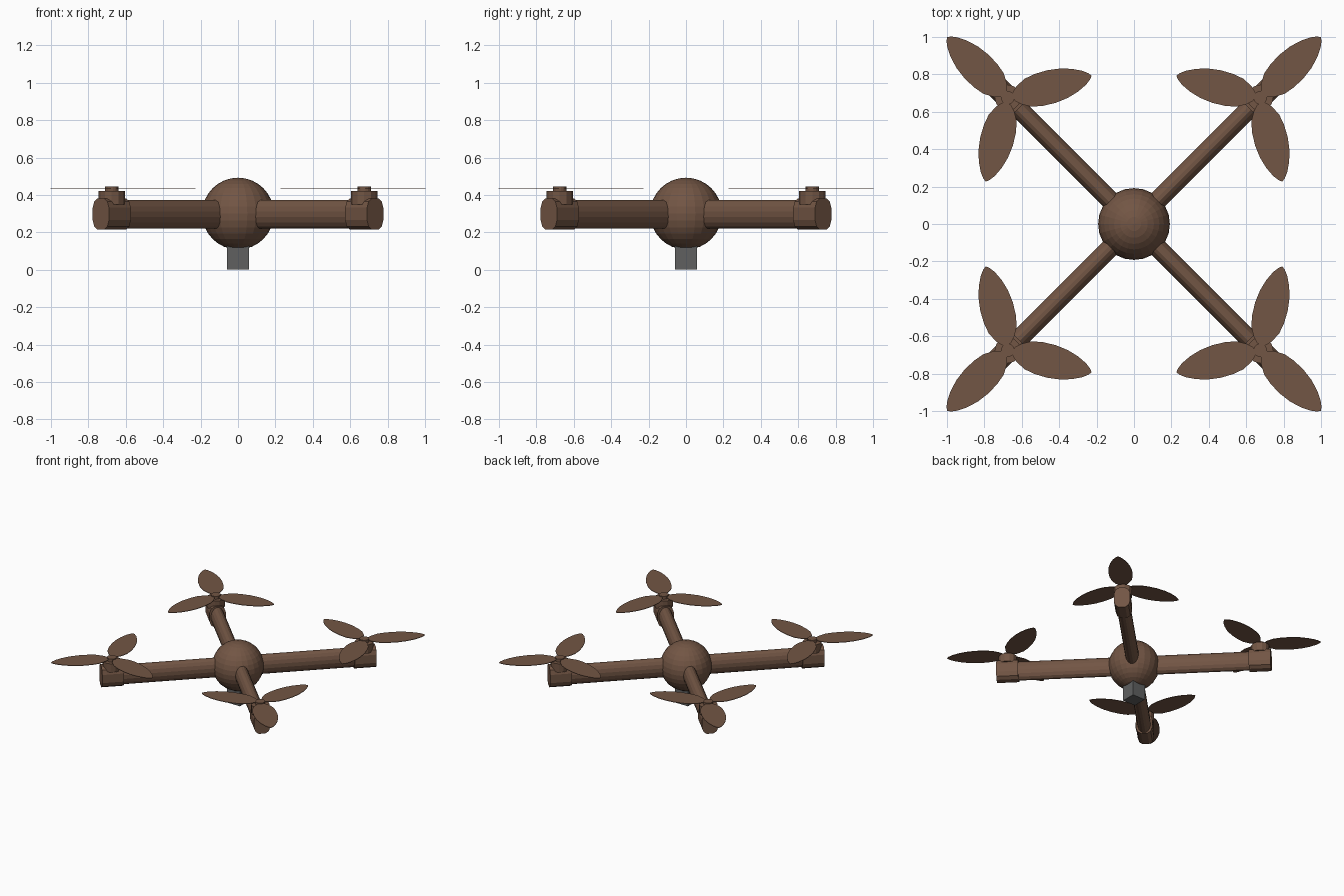
import bpy, bmesh, math
from mathutils import Matrix, Vector

if "Cube" in bpy.data.objects:
    bpy.data.objects.remove(bpy.data.objects["Cube"])


def material(name, rgb):
    m = bpy.data.materials.new(name)
    m.diffuse_color = (*rgb, 1)
    m.use_nodes = True
    m.node_tree.nodes["Principled BSDF"].inputs["Base Color"].default_value = m.diffuse_color
    return m


BROWN = material("brown", (0.17, 0.092, 0.058))
GREY = material("grey", (0.115, 0.118, 0.118))


def finish(name, bm, mat):
    bmesh.ops.recalc_face_normals(bm, faces=bm.faces)
    me = bpy.data.meshes.new(name)
    bm.to_mesh(me)
    bm.free()
    me.materials.append(mat)
    ob = bpy.data.objects.new(name, me)
    bpy.context.collection.objects.link(ob)
    return ob


def prism(name, pts, depth, matrix, mat):
    """Extrude a 2D outline along local z, then place it."""
    bm = bmesh.new()
    face = bm.faces.new([bm.verts.new((x, y, 0)) for x, y in pts])
    ext = bmesh.ops.extrude_face_region(bm, geom=[face])
    bmesh.ops.translate(bm, vec=(0, 0, depth),
                        verts=[v for v in ext["geom"] if isinstance(v, bmesh.types.BMVert)])
    bm.transform(matrix)
    return finish(name, bm, mat)


def ellipse(a, b, n, power=1.0):
    """Ellipse outline; a power below 1 makes it boxier."""
    pts = []
    for i in range(n):
        t = math.tau * (i + 0.5) / n
        c, s = math.cos(t), math.sin(t)
        pts.append((a * math.copysign(abs(c) ** power, c),
                    b * math.copysign(abs(s) ** power, s)))
    return pts


# Spherical body
bm = bmesh.new()
bmesh.ops.create_uvsphere(bm, u_segments=24, v_segments=16, radius=0.192)
bm.transform(Matrix.Translation((0, 0, 0.30)))
finish("body", bm, BROWN)

# Camera block under the body
bm = bmesh.new()
bmesh.ops.create_cube(bm, size=1)
bm.transform(Matrix.Translation((0, 0, 0.075)) @ Matrix.Diagonal((0.115, 0.115, 0.15, 1)))
finish("camera_block", bm, GREY)

# Blade outline: half widths along its length
HALF = [(0.03, 0.022), (0.06, 0.05), (0.11, 0.077), (0.17, 0.088), (0.24, 0.09),
        (0.31, 0.081), (0.37, 0.063), (0.42, 0.039), (0.448, 0.018)]
BLADE = HALF + [(0.462, 0)] + [(u, -v) for u, v in reversed(HALF)]

# Local axes for parts lying along an arm: x sideways, y up, z outward
ALONG = Matrix(((0, 0, 1, 0), (1, 0, 0, 0), (0, 1, 0, 0), (0, 0, 0, 1)))
HUB = 0.675 * math.sqrt(2)

for i, side in enumerate(("back_right", "back_left", "front_left", "front_right")):
    turn = Matrix.Rotation(math.radians(45 + 90 * i), 4, 'Z')

    def at(x, z):
        return turn @ Matrix.Translation((x, 0, z))

    # Oval arm and the sleeve at its end
    prism("arm_" + side, ellipse(0.051, 0.078, 16), 0.86, at(0.05, 0.296) @ ALONG, BROWN)
    prism("sleeve_" + side, ellipse(0.063, 0.086, 12, 0.7), 0.165,
          at(0.872, 0.298) @ ALONG, BROWN)
    # Motor and hub cap
    prism("motor_" + side, ellipse(0.07, 0.07, 12), 0.07, at(HUB, 0.35), BROWN)
    prism("hub_" + side, ellipse(0.036, 0.036, 16), 0.028, at(HUB, 0.416), BROWN)
    # Three thin blades
    for k in range(3):
        spin = Matrix.Rotation(math.tau * k / 3, 4, 'Z')
        prism(f"blade_{side}_{k + 1}", BLADE, 0.004, at(HUB - 0.003, 0.433) @ spin, BROWN)
